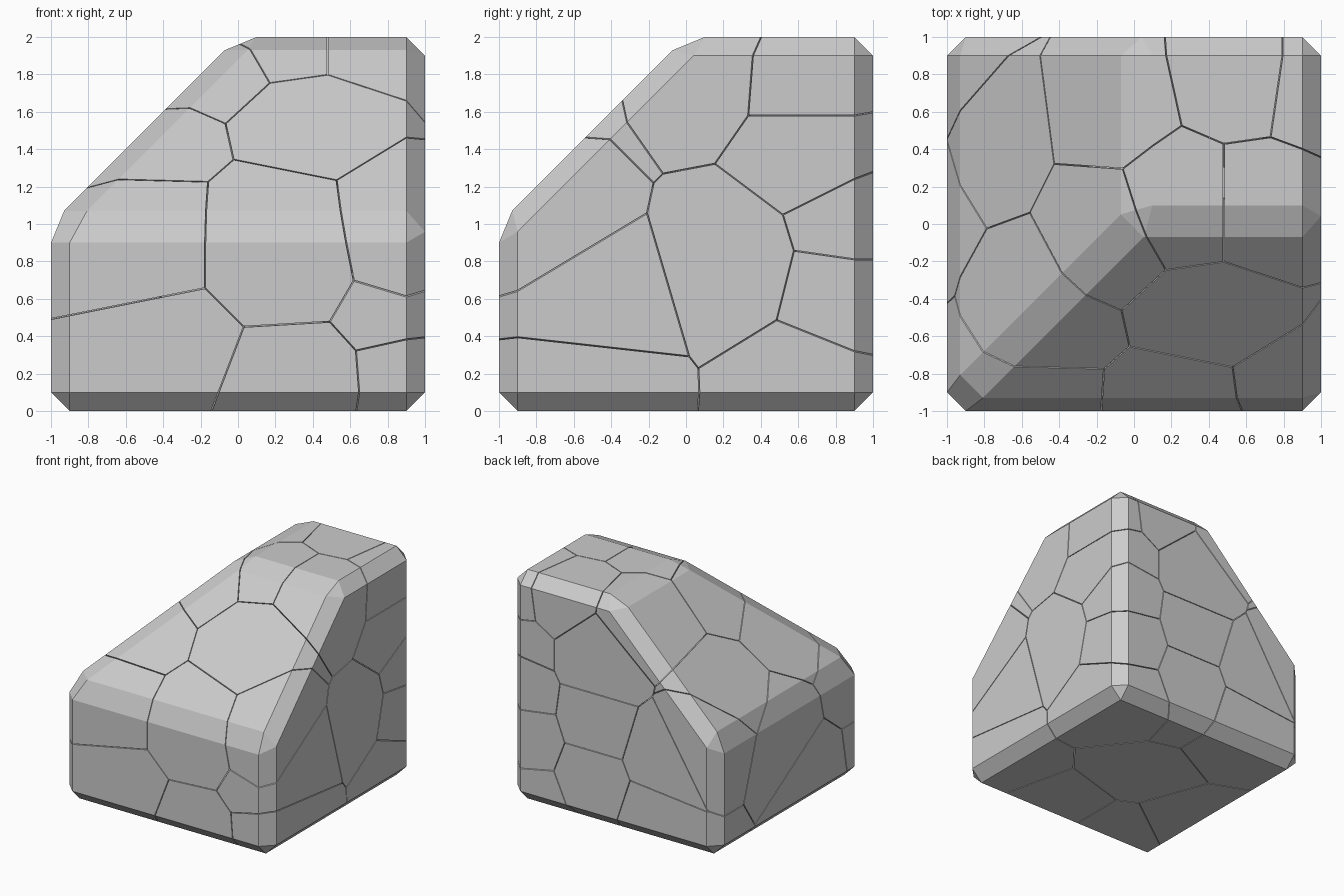
import bpy, bmesh
from mathutils import Vector

if "Cube" in bpy.data.objects:
    bpy.data.objects.remove(bpy.data.objects["Cube"])

GAP = 0.003  # half width of a crack


def slice_off(bm, point, normal):
    """Remove everything beyond a plane and cap the opening."""
    cut = bmesh.ops.bisect_plane(
        bm, geom=bm.verts[:] + bm.edges[:] + bm.faces[:], dist=1e-5,
        plane_co=point, plane_no=normal, clear_outer=True)
    edges = [e for e in cut["geom_cut"]
             if isinstance(e, bmesh.types.BMEdge) and e.is_boundary]
    if len(edges) > 2:
        bmesh.ops.edgenet_fill(bm, edges=edges)


# whole stone: cube with two 45 degree slopes meeting in a hip, then chamfered
block = bmesh.new()
bmesh.ops.create_cube(block, size=2)
bmesh.ops.translate(block, verts=block.verts, vec=(0, 0, 1))
for normal in ((-1, 0, 1), (0, -1, 1)):
    slice_off(block, Vector((0, 0, 2)), Vector(normal).normalized())
bmesh.ops.remove_doubles(block, verts=block.verts, dist=1e-4)
bmesh.ops.recalc_face_normals(block, faces=block.faces)
bmesh.ops.bevel(block, geom=block.edges[:], offset=0.1, segments=1,
                profile=0.5, affect='EDGES', offset_type='OFFSET')
bmesh.ops.recalc_face_normals(block, faces=block.faces)

# centres of the fractured pieces
seeds = [Vector(s) for s in (
    # front
    (.2, -.8, .9), (-.52, -.75, .9), (-.4, -.75, .3), (.25, -.75, .05),
    (.95, -.85, 1.05), (.8, -.55, .55), (.9, -.6, .1),
    # slopes and top
    (-.5, -.45, 1.35), (-.15, -.05, 1.75), (.4, -.4, 1.5), (.28, .1, 1.85),
    (.68, .1, 1.85), (-.7, .5, 1.2), (-.1, .65, 1.75), (.58, .8, 1.85),
    # right side
    (.7, .3, .8), (.92, .75, 1.8), (.85, .75, 1.4), (.9, .95, 1.0),
    (.85, .9, .65), (.75, .7, .15),
    # back, left, bottom and core
    (-.85, .85, .95), (.2, .95, 1.4), (.2, .9, .9), (-.45, .85, .7),
    (-.4, .85, .2), (-.85, .1, .7), (-.8, -.2, .2), (0, .1, .1),
    (.2, .85, .4), (-.1, .1, .9))]

# each piece keeps the part of the stone nearest to its own centre
for i, seed in enumerate(seeds):
    piece = block.copy()
    for other in seeds:
        if other is seed:
            continue
        normal = (other - seed).normalized()
        slice_off(piece, (seed + other) / 2 - normal * GAP, normal)
        if not piece.faces:
            break
    if piece.faces:
        bmesh.ops.recalc_face_normals(piece, faces=piece.faces)
        mesh = bpy.data.meshes.new(f"stone_piece_{i + 1}")
        piece.to_mesh(mesh)
        bpy.context.collection.objects.link(
            bpy.data.objects.new(f"stone_piece_{i + 1}", mesh))
    piece.free()
block.free()
